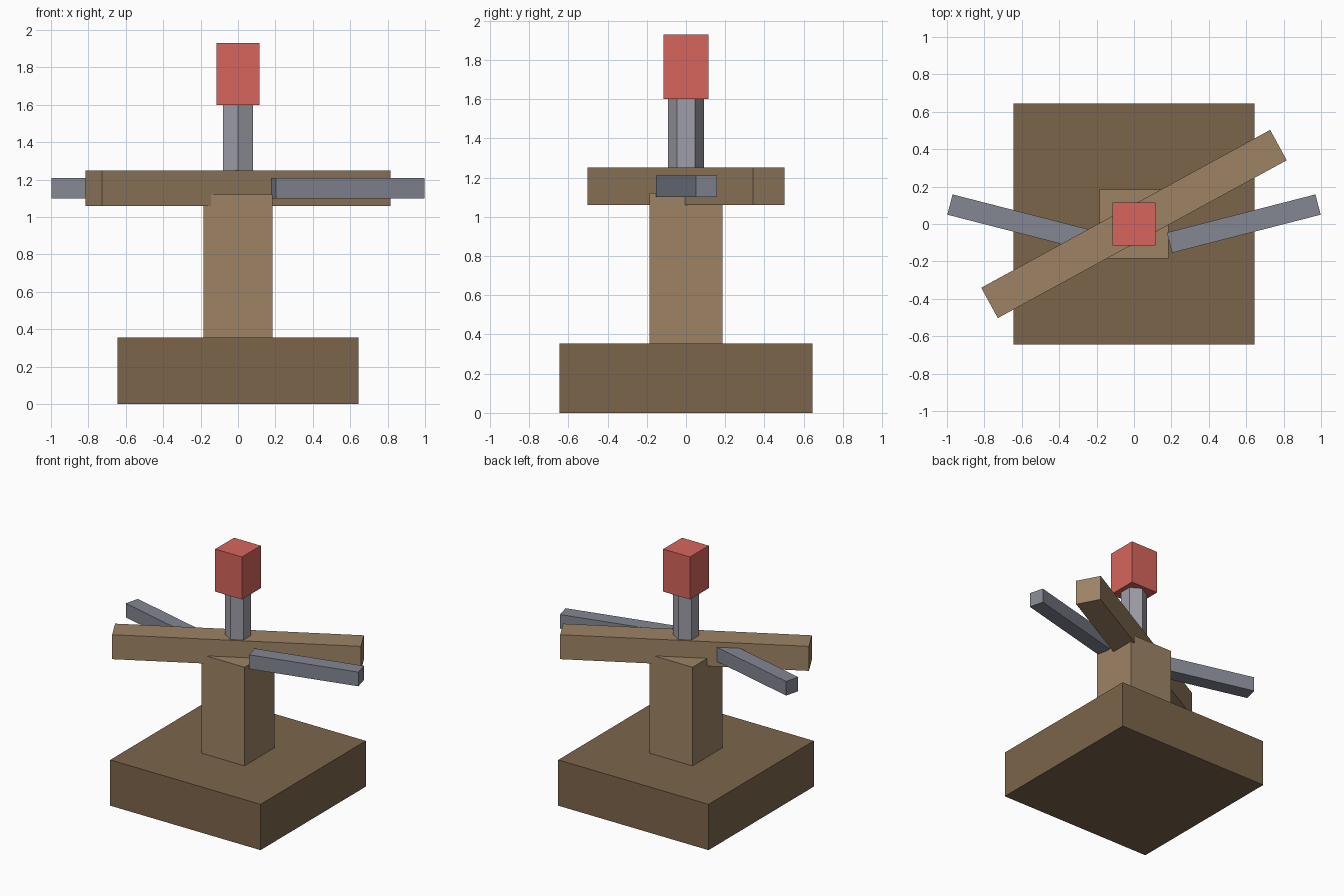
import bpy
from math import radians

if "Cube" in bpy.data.objects:
    bpy.data.objects.remove(bpy.data.objects["Cube"])


def material(name, rgb):
    m = bpy.data.materials.new(name)
    m.diffuse_color = (*rgb, 1)
    m.use_nodes = True
    m.node_tree.nodes["Principled BSDF"].inputs["Base Color"].default_value = m.diffuse_color
    return m


DARK_WOOD = material("dark_wood", (0.20, 0.13, 0.07))
WOOD = material("wood", (0.34, 0.23, 0.13))
STEEL = material("steel", (0.23, 0.24, 0.29))
PALE_STEEL = material("pale_steel", (0.34, 0.34, 0.39))
RED = material("red", (0.68, 0.13, 0.11))


def finish(name, mat):
    ob = bpy.context.object
    ob.name = name
    ob.data.materials.append(mat)
    return ob


def box(name, size, z0, z1, mat, x=0, y=0, angle=0):
    bpy.ops.mesh.primitive_cube_add(size=1, location=(x, y, (z0 + z1) / 2),
                                    rotation=(0, 0, radians(angle)))
    bpy.context.object.scale = (size[0], size[1], z1 - z0)
    return finish(name, mat)


# plinth and post
box("base", (1.29, 1.29), 0, 0.355, DARK_WOOD)
box("post", (0.37, 0.37), 0.355, 1.12, WOOD)

# diagonal beam across the post
box("cross_beam", (1.76, 0.185), 1.06, 1.25, WOOD, angle=28.65)

# mirrored pair of metal arms
for side, label in ((1, "right"), (-1, "left")):
    box(label + "_arm", (0.82, 0.112), 1.10, 1.21, STEEL,
        x=side * 0.587, y=0.002, angle=side * 14.4)

# hexagonal stem, corners towards front and back
bpy.ops.mesh.primitive_cylinder_add(vertices=6, radius=0.092, depth=0.40,
                                    location=(0, 0, 1.42))
finish("stem", PALE_STEEL)

# red cap
box("cap", (0.23, 0.23), 1.60, 1.93, RED)
